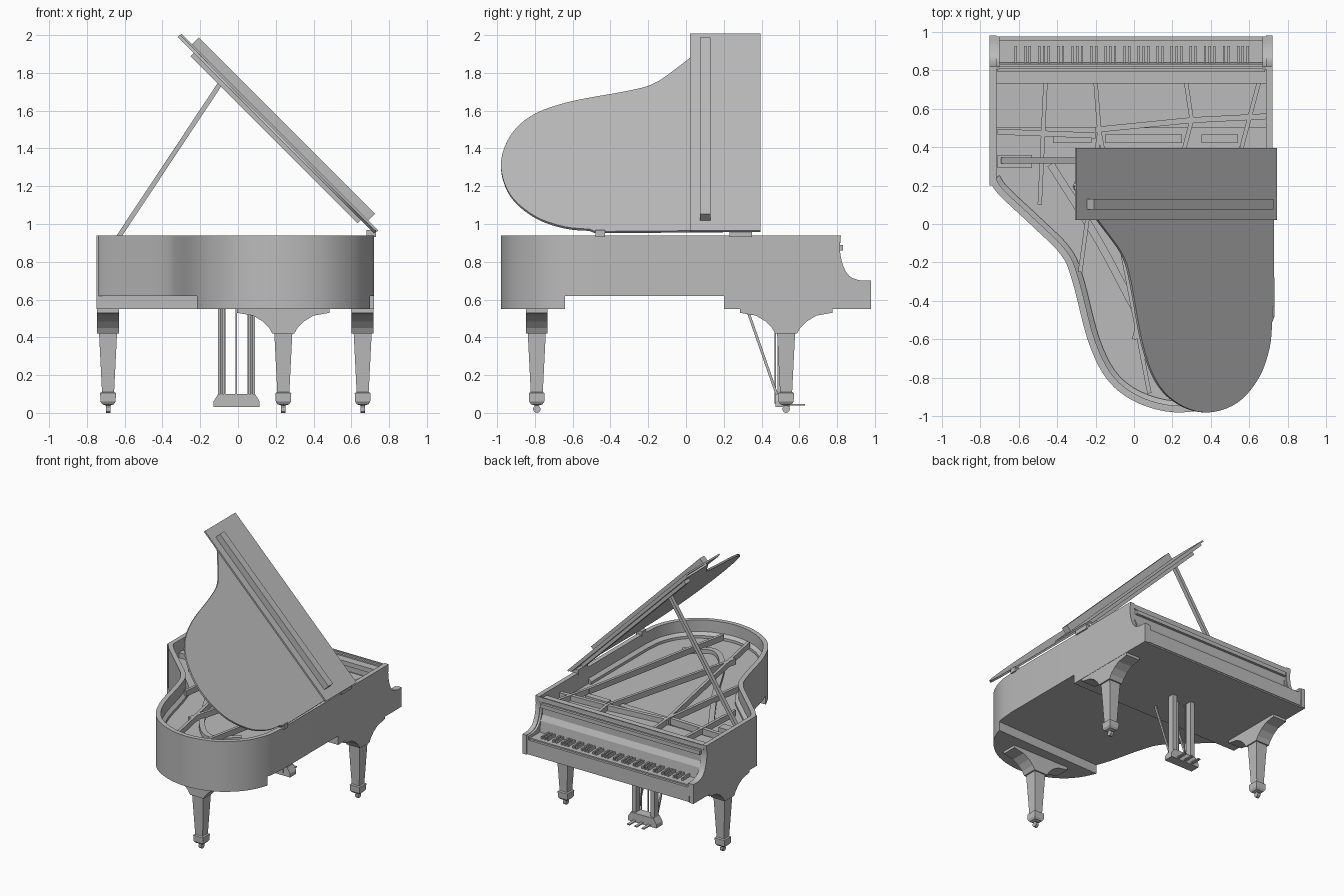
import bpy, bmesh, math
from mathutils import Vector, Matrix

if "Cube" in bpy.data.objects:
    bpy.data.objects.remove(bpy.data.objects["Cube"])

grey = bpy.data.materials.new("plain_grey")
grey.use_nodes = True
colour = (0.5, 0.5, 0.5, 1)
grey.diffuse_color = colour
grey.node_tree.nodes["Principled BSDF"].inputs["Base Color"].default_value = colour


def add_object(name, bm, smooth=False):
    bmesh.ops.recalc_face_normals(bm, faces=bm.faces)
    mesh = bpy.data.meshes.new(name)
    bm.to_mesh(mesh)
    bm.free()
    mesh.materials.append(grey)
    ob = bpy.data.objects.new(name, mesh)
    bpy.context.collection.objects.link(ob)
    if smooth:
        bpy.ops.object.select_all(action='DESELECT')
        ob.select_set(True)
        bpy.context.view_layer.objects.active = ob
        bpy.ops.object.shade_smooth_by_angle(angle=math.radians(30))
    return ob


def loft(name, rings, smooth=False):
    """Skin a stack of equal point rings and cap both ends."""
    bm = bmesh.new()
    vs = [[bm.verts.new(p) for p in ring] for ring in rings]
    n = len(rings[0])
    for a, b in zip(vs, vs[1:]):
        for i in range(n):
            bm.faces.new((a[i], a[(i + 1) % n], b[(i + 1) % n], b[i]))
    bm.faces.new(vs[0])
    bm.faces.new(vs[-1])
    return add_object(name, bm, smooth)


def prism(name, pts, lo, hi, place, smooth=False):
    return loft(name, [[place(u, v, h) for u, v in pts] for h in (lo, hi)], smooth)


def flat(u, v, h):
    return (u, v, h)


def side(u, v, h):
    return (h, u, v)


def box(name, x0, x1, y0, y1, z0, z1, place=flat):
    return prism(name, [(x0, y0), (x1, y0), (x1, y1), (x0, y1)], z0, z1, place)


def bar(name, p, q, w, h):
    """Straight rectangular bar from p to q."""
    p, q = Vector(p), Vector(q)
    d = (q - p).normalized()
    across = d.cross(Vector((0, 0, 1))).normalized() * w / 2
    up = across.normalized().cross(d) * h / 2
    return loft(name, [[c + across + up, c - across + up, c - across - up, c + across - up]
                       for c in (p, q)])


def spline(pts, steps=5):
    """Smooth path through a few points."""
    P = [Vector(p) for p in pts]
    P = [2 * P[0] - P[1]] + P + [2 * P[-1] - P[-2]]
    out = []
    for a, b, c, d in zip(P, P[1:], P[2:], P[3:]):
        for k in range(steps):
            t = k / steps
            out.append(0.5 * (2 * b + (c - a) * t + (2 * a - 5 * b + 4 * c - d) * t ** 2
                              + (3 * b - a - 3 * c + d) * t ** 3))
    return out + [P[-2]]


def inset(path, dist):
    out = []
    for i, p in enumerate(path):
        t = path[min(i + 1, len(path) - 1)] - path[max(i - 1, 0)]
        out.append(p + Vector((-t.y, t.x)).normalized() * dist)
    return out


# Curved case: rim wall, inner ledge, soundboard and underside blocks
curve = spline([(-.75, .22), (-.7, .15), (-.53, -.01), (-.38, -.16), (-.32, -.3), (-.235, -.62),
                (-.13, -.82), (.03, -.935), (.24, -.98), (.46, -.93), (.62, -.8), (.7, -.64),
                (.72, -.48)]) + [Vector((.72, .22))]
inner = inset(curve, .035)
ledge = inset(curve, .06)
loft("rim", [[(*a, .62), (*b, .62), (*b, .94), (*a, .94)] for a, b in zip(curve, inner)], True)
loft("plate_edge", [[(*a, .8), (*b, .8), (*b, .83), (*a, .85)] for a, b in zip(inner, ledge)])
prism("soundboard", inner + [Vector((.69, .8)), Vector((-.72, .8))], .62, .81, flat)
prism("tail_block", [p for p in curve if p.y < -.635], .55, .63, flat, True)
box("keybed", -.73, .7, .2, .97, .55, .63)

# Side panels with scrolled arms
scroll = spline([(.98, .7), (.92, .702), (.865, .725), (.832, .78), (.815, .86), (.82, .94)], 4)
panel = [(.2, .55), (.98, .55)] + [tuple(p) for p in scroll] + [(.2, .94)]
arm = [(.8, .6), (.975, .6)] + [(p.x - .005, p.y - .003) for p in scroll] + [(.8, .93)]
for label, x, s in (("right", -.75, 1), ("left", .72, -1)):
    prism(label + "_side_panel", panel, x, x + s * .035, side)
    prism(label + "_arm", arm, x + s * .03, x + s * .052, side)

# Keyboard
box("key_slip", -.71, .68, .955, .975, .56, .665)
box("white_keys", -.7, .67, .82, .957, .62, .675)
key = 1.28 / 52
for i in range(51):
    if i % 7 not in (1, 4):
        x = -.64 + key * (i + 1)
        box("black_key", x - .006, x + .006, .835, .925, .67, .695)
prism("fallboard", [(.79, .64), (.84, .66), (.83, .76), (.808, .8), (.808, .925), (.79, .925)],
      -.71, .68, side)
bar("fallboard_rail", (-.7, .822, .875), (.67, .822, .875), .02, .03)
box("front_shelf", -.72, .69, .73, .808, .88, .915)
box("shelf_lip", -.72, .69, .808, .818, .9, .935)

# Cast frame: pin block, cross bar and struts
box("pin_block", -.72, .69, .5, .74, .78, .835)
for a, b in (((-.71, .48), (-.2, .46)), ((-.2, .49), (.3, .54)), ((.3, .54), (.69, .56))):
    bar("cross_bar", (*a, .85), (*b, .85), .03, .05)
for a, b in (((-.46, .74), (-.49, .1)), ((-.2, .74), (-.18, .48)), ((-.18, .48), (-.28, -.25)),
             ((.27, .74), (.3, .54)), ((.3, .54), (.0, -.6)), ((.65, .74), (.56, .4)),
             ((.56, .4), (.3, -.88)), ((-.18, .48), (.08, -.88))):
    bar("frame_strut", (*a, .855), (*b, .855), .022, .045)
for x0, x1 in ((-.42, -.22), (-.15, .25), (.35, .54)):
    box("damper_rail", x0, x1, .42, .465, .8, .85)
bridge = spline([(-.45, .3), (-.2, -.1), (.05, -.55), (.25, -.72), (.45, -.6)])
loft("bridge", [[(*a, .8), (*b, .8), (*b, .84), (*a, .84)]
                for a, b in zip(bridge, inset(bridge, .04))])

# Raised lid, drawn in its own tilted plane
R = math.sqrt(.5)


def tilted(s, y, h):
    return (.735 + (h - s) * R, y, .965 + (h + s) * R)


lid_edge = [(.735 - p.x, p.y) for p in curve if p.y < .2]
lid_edge[-1] = (.0, lid_edge[-1][1])
prism("lid", [(1.43, .395), (1.455, .22)] + lid_edge + [(.01, .395)], -.02, -.006, tilted, True)
box("folded_front_lid", -.005, 1.468, .02, .395, -.006, .006, tilted)
box("lid_top_batten", .07, 1.39, .075, .13, .005, .056, tilted)
box("lid_under_batten", .1, 1.35, .3, .36, -.045, -.018, tilted)
for y0, y1 in ((-.48, -.43), (.23, .35)):
    box("lid_hinge", .68, .73, y0, y1, .93, .968)

# Lid prop
bar("lid_prop", (-.68, .33, .86), (-.09, .33, 1.75), .03, .025)
box("prop_base", -.71, -.53, .29, .36, .8, .85)

# Legs with brackets, cuffs and casters
half = [(.245, .56), (.245, .53), (.16, .515), (.11, .485), (.075, .45), (.058, .42)]
bracket = half + [(-u, v) for u, v in reversed(half)]
stages = ((.43, .048), (.11, .032), (.105, .042), (.06, .04), (.045, .03), (.04, .014))
for label, cx, cy, along in (("right", -.688, .53, side), ("left", .66, .53, side),
                             ("tail", .24, -.79, None)):
    if along:
        prism(label + "_leg_bracket", [(cy + u, v) for u, v in bracket], cx - .058, cx + .058, side)
    else:
        prism(label + "_leg_bracket", [(cx + u, v) for u, v in bracket], cy - .058, cy + .058,
              lambda u, v, h: (u, h, v))
    loft(label + "_leg", [[(cx + a * w, cy + b * w, z)
                           for a, b in ((1, 1), (-1, 1), (-1, -1), (1, -1))] for z, w in stages])
    bm = bmesh.new()
    turn = Matrix.Translation((cx, cy, .02)) @ Matrix.Rotation(math.pi / 2, 4, 'Y')
    bmesh.ops.create_cone(bm, cap_ends=True, segments=12, radius1=.02, radius2=.02,
                          depth=.024, matrix=turn)
    add_object(label + "_caster", bm, True)

# Pedal lyre
prism("pedal_box", [(-.13, .03), (.115, .03), (.115, .06), (.09, .1), (-.105, .1), (-.13, .06)],
      .475, .55, lambda u, v, h: (u, h, v))
for x in (-.088, .073):
    box("lyre_post", x - .017, x + .017, .485, .535, .09, .56)
    bar("lyre_brace", (x, .32, .56), (x, .48, .1), .012, .014)
for x in (-.07, -.008, .054):
    box("pedal_rod", x - .004, x + .004, .468, .476, .05, .56)
    box("pedal", x - .011, x + .011, .54, .63, .038, .046)
